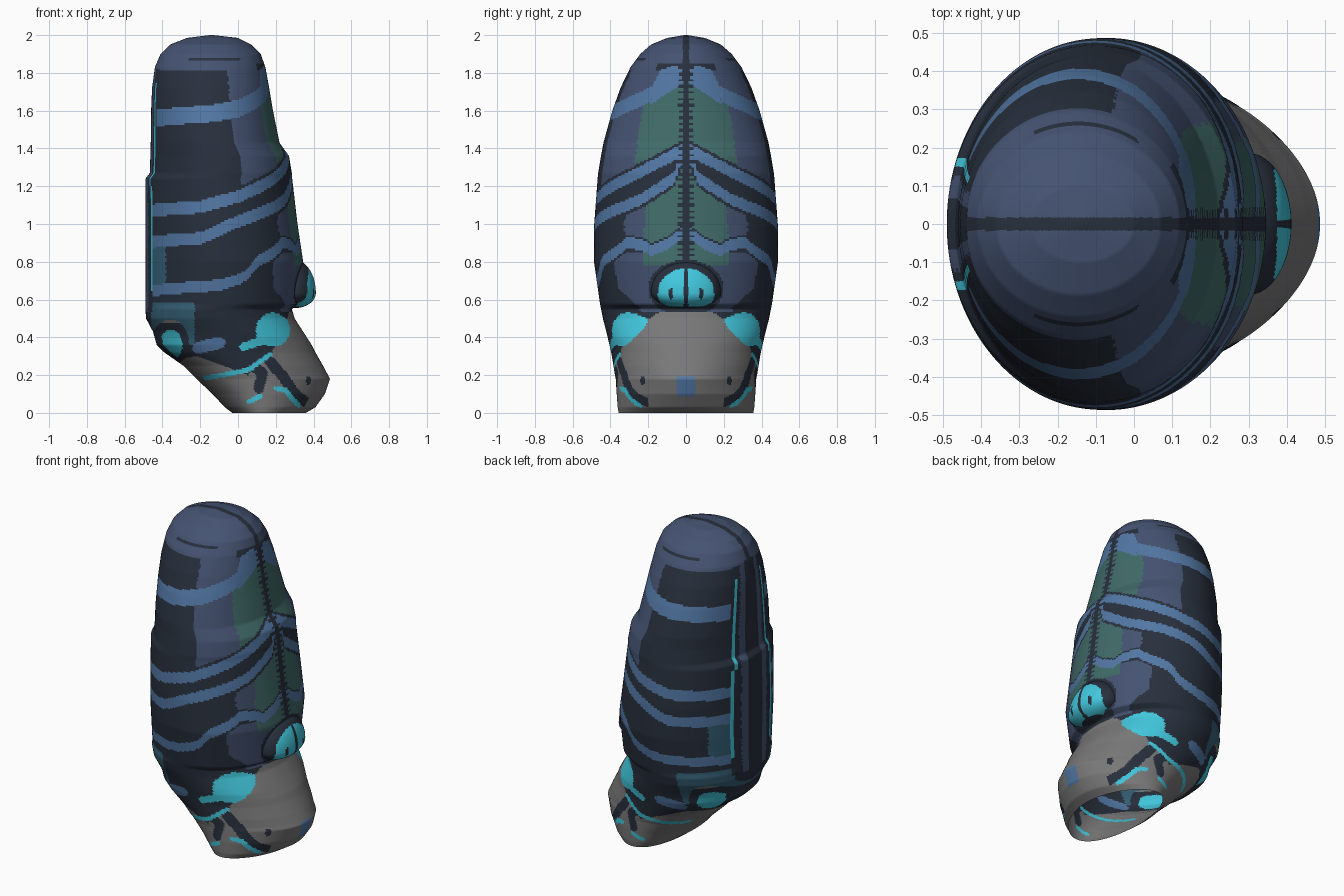
import bpy, bmesh, math
from mathutils import Vector

default_cube = bpy.data.objects.get("Cube")
if default_cube:
    bpy.data.objects.remove(default_cube, do_unlink=True)

# Palette
def srgb_to_linear(channel):
    value = channel / 255
    return value / 12.92 if value < 0.04 else ((value + 0.055) / 1.055) ** 2.4

PALETTE = {
    "charcoal": (40, 48, 61), "navy": (69, 83, 114), "steel_blue": (82, 119, 164),
    "green": (64, 107, 104), "cyan": (66, 200, 222), "grey": (120, 120, 120),
    "teal": (54, 98, 120),
}
NAMES = list(PALETTE)

def make_material(name):
    colour = [srgb_to_linear(c) for c in PALETTE[name]] + [1]
    material = bpy.data.materials.new(name)
    material.use_nodes = True
    material.diffuse_color = colour
    shader = next(n for n in material.node_tree.nodes if n.type == "BSDF_PRINCIPLED")
    shader.inputs["Base Color"].default_value = colour
    shader.inputs["Roughness"].default_value = 0.8
    return material

MATERIALS = [make_material(name) for name in NAMES]

# Shared helpers
def interpolate(points, value):
    if value <= points[0][0]:
        return points[0][1]
    for (a, low), (b, high) in zip(points, points[1:]):
        if value <= b:
            return low + (high - low) * (value - a) / (b - a)
    return points[-1][1]

def in_oval(u, v, centre, radii):
    return ((u - centre[0]) / radii[0]) ** 2 + ((v - centre[1]) / radii[1]) ** 2 < 1

def on_streak(u, v, points, half_width):
    spot = Vector((u, v))
    for start, end in zip(points, points[1:]):
        a, b = Vector(start), Vector(end)
        along = max(0, min(1, (spot - a).dot(b - a) / (b - a).length_squared))
        if (spot - a.lerp(b, along)).length < half_width:
            return True
    return False

def finish(name, bm, colour_rule):
    for face in bm.faces:
        face.smooth = True
        face.material_index = NAMES.index(colour_rule(face.calc_center_median()))
    mesh = bpy.data.meshes.new(name)
    bm.to_mesh(mesh)
    bm.free()
    for material in MATERIALS:
        mesh.materials.append(material)
    bpy.context.collection.objects.link(bpy.data.objects.new(name, mesh))

# Body profile: height, back x, front x, half width
PROFILE = [
    (0, -.03, .36, .35), (.03, -.07, .41, .355), (.1, -.135, .46, .36),
    (.18, -.22, .487, .365), (.25, -.29, .45, .38), (.32, -.39, .41, .395),
    (.36, -.43, .39, .405), (.43, -.45, .345, .422), (.5, -.487, .30, .44),
    (.55, -.49, .285, .45), (.575, -.49, .33, .455), (.8, -.49, .345, .487),
    (1, -.49, .315, .486), (1.24, -.49, .287, .468), (1.27, -.467, .285, .465),
    (1.36, -.464, .27, .45), (1.43, -.462, .22, .437), (1.6, -.46, .185, .39),
    (1.72, -.455, .165, .347), (1.83, -.44, .145, .294), (1.9, -.41, .12, .242),
    (1.95, -.36, .07, .185), (1.985, -.27, 0, .1), (2, -.15, -.13, .008),
]
SEGMENTS = 240

def section(z):
    rows = {i: interpolate([(row[0], row[i]) for row in PROFILE], z) for i in (1, 2, 3)}
    return (rows[1] + rows[2]) / 2, (rows[2] - rows[1]) / 2, rows[3]

# Chevron bands: angle from the face side, height
BANDS = [
    (.045, [(0, 1.79), (15, 1.79), (27, 1.77), (31, 1.69), (40, 1.66), (65, 1.61),
            (90, 1.585), (180, 1.55)]),
    (.033, [(0, 1.4), (10, 1.36), (25, 1.3), (40, 1.245), (76, 1.145), (106, 1.09),
            (180, 1.06)]),
    (.032, [(0, 1.37), (4, 1.33), (8, 1.24), (30, 1.13), (44, 1.09), (77, 1.015),
            (106, .925), (180, .895)]),
    (.03, [(0, .97), (10, .9), (22, .86), (28, .89), (40, .9), (48, .86), (65, .8),
           (73, .73), (80, .705), (93, .675), (180, .635)]),
]
CHEEK_EDGE = [(.56, 33), (.66, 50), (.8, 52), (.88, 42)]
GREY_EDGE = [(-.4, .27), (-.22, .3), (-.05, .24), (.05, .2), (.15, .28), (.22, .38), (.27, .53)]
DARK_STREAKS = [
    [(.06, .26), (.13, .21), (.11, .13)], [(.17, .27), (.24, .19), (.3, .1), (.37, .05)],
]
CYAN_STREAKS = [
    [(-.2, .18), (-.08, .2), (.06, .23), (.17, .31)], [(.06, .06), (.12, .09)],
    [(.2, .13), (.25, .12), (.32, .04)],
]

def base_colour(x, y, z):
    # eyes, rear spots and splashes around the pale foot
    if in_oval(x, z, (.185, .44), (.09, .09)) or on_streak(x, z, [(.15, .39), (.03, .35)], .022):
        return "cyan"
    if y > .17 and in_oval(x, z, (-.355, .36), (.062, .08)):
        return "cyan"
    if in_oval(x, z, (-.36, .37), (.1, .125)):
        return "charcoal" if z < .48 else "grey"
    if y < .05 and .09 < z < .19 and x > 0:
        return "steel_blue"
    if in_oval(y, z, (.23, .17), (.012, .025)) and x > .2:
        return "charcoal"
    if y > .2 and any(on_streak(x, z, line, .013) for line in CYAN_STREAKS):
        return "cyan"
    if y > .2 and any(on_streak(x, z, line, .028) for line in DARK_STREAKS):
        return "charcoal"
    if z < interpolate(GREY_EDGE, x):
        return "grey"
    if on_streak(x, z, [(-.21, .345), (-.1, .37)], .032):
        return "steel_blue"
    return "teal" if -.46 < x < -.23 and z > .36 else "charcoal"

def body_colour(centre):
    x, y, z = centre.x, abs(centre.y), centre.z
    mid, depth, width = section(z)
    angle = math.degrees(math.atan2(y / width, (x - mid) / depth))
    if z < .53:
        return base_colour(x, y, z)
    # toothed centre seam
    if y < (.04 if z < 1.85 and math.sin(z * 190) > .3 else .017):
        return "charcoal"
    # rear stripes
    stripe = 157 if z < 1.2 else 160
    if .65 < z < 1.75 and abs(angle - stripe) < 1.8:
        return "cyan"
    if angle > 155:
        return "navy" if 165 < angle < 172 or z > 1.82 else "charcoal"
    # cap with a brow slit on each side
    if z > 1.85:
        return "charcoal" if abs(z - 1.87) < .007 and -.26 < x < .01 else "navy"
    if any(abs(z - interpolate(line, angle)) < half for half, line in BANDS):
        return "steel_blue"
    heights = [interpolate(line, angle) for half, line in BANDS]
    if z > heights[0]:
        if z > 1.815:
            return "charcoal" if angle < 32 else "navy"
        return "navy" if angle < 72 else "charcoal"
    if z > heights[1] + .05:
        if angle < 30 and z > 1.76 - angle * .0043:
            return "steel_blue"
        return "green" if angle < 36 else "navy" if angle < 73 else "charcoal"
    if heights[3] < z < heights[2]:
        if heights[3] + .04 < z < heights[2] - .05 and angle < 42:
            return "green" if angle < 27 else "navy"
        return "teal" if 138 < angle and z > .68 else "charcoal"
    # cheeks and muzzle surround
    if z < heights[3]:
        if in_oval(y, z, (0, .66), (.2, .15)):
            return "charcoal"
        if angle < 28 and z > .78:
            return "green"
        if angle < interpolate(CHEEK_EDGE, z) and z < heights[3] - .045:
            return "navy"
        return "teal" if -.46 < x < -.23 and z < .59 else "charcoal"
    return "charcoal"

# Body: stacked egg-shaped rings, open underneath
bm = bmesh.new()
levels = []
for low, high in zip(PROFILE, PROFILE[1:]):
    steps = max(2, math.ceil((Vector(high) - Vector(low)).length / .0105))
    levels += [low[0] + (high[0] - low[0]) * i / steps for i in range(steps)]
levels.append(PROFILE[-1][0])
turns = [math.tau * (i + .5) / SEGMENTS for i in range(SEGMENTS)]
rings = []
for z in levels:
    mid, depth, width = section(z)
    taper = interpolate([(.2, .2), (.4, 0)], z)
    rings.append([bm.verts.new((mid + depth * math.cos(a),
                                width * math.sin(a) * (1 - taper * math.cos(a)), z)) for a in turns])
for lower, upper in zip(rings, rings[1:]):
    for i in range(SEGMENTS):
        j = (i + 1) % SEGMENTS
        bm.faces.new((lower[i], lower[j], upper[j], upper[i]))
bm.faces.new(rings[-1])
finish("body", bm, body_colour)

# Muzzle: a rounded knob with a flattened underside
def muzzle_colour(centre):
    y, z = abs(centre.y), centre.z
    if y < .012 or in_oval(y, z, (.08, .63), (.012, .03)):
        return "charcoal"
    return "cyan" if in_oval(y, z, (0, .635), (.15, .13)) and z > .565 else "charcoal"

bm = bmesh.new()
bmesh.ops.create_uvsphere(bm, u_segments=96, v_segments=64, radius=1)
for vert in bm.verts:
    x, y, z = vert.co
    vert.co = (.3 + x * .112, y * .185, .635 + z * (.175 if z > 0 else .08))
finish("muzzle", bm, muzzle_colour)
